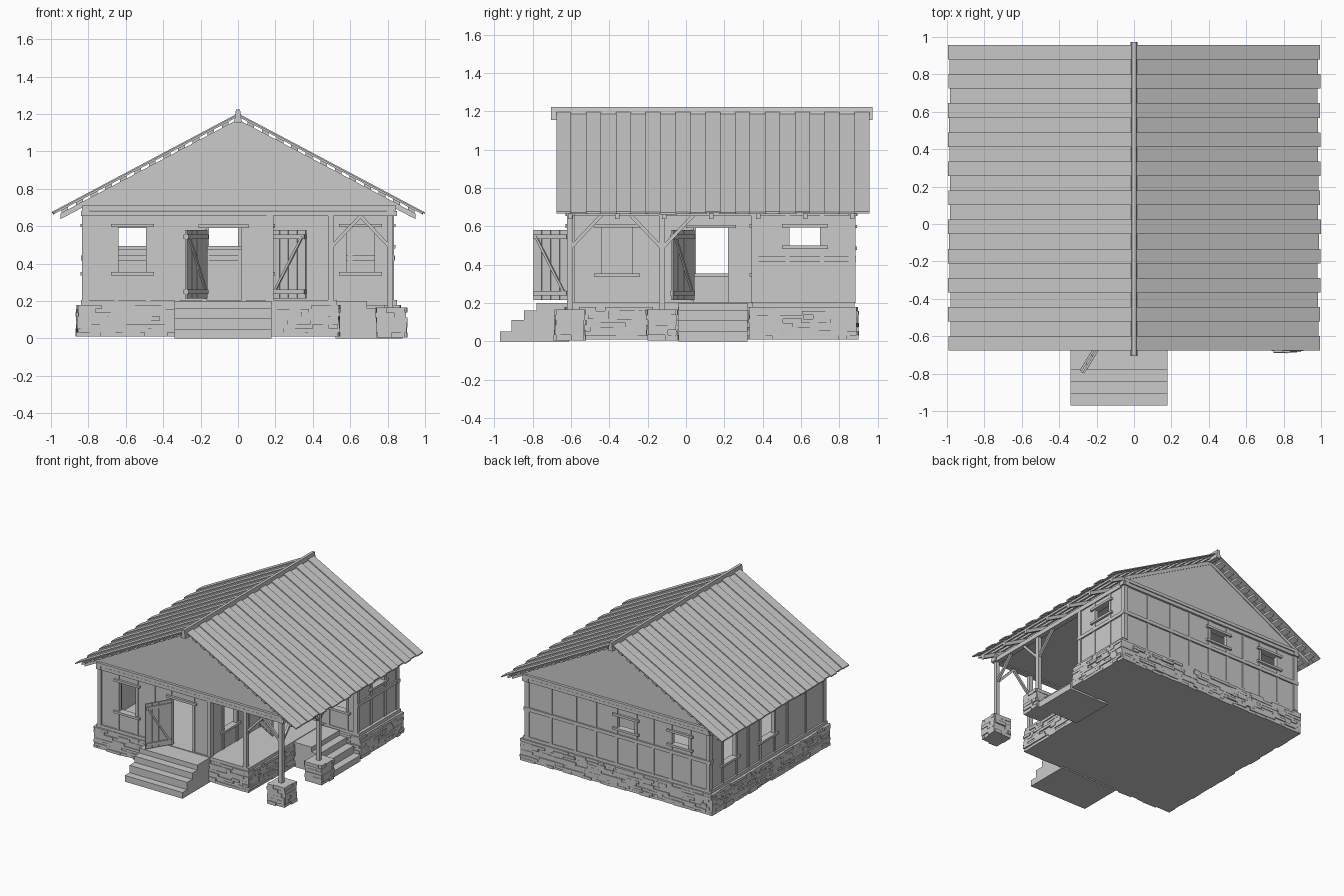
import bpy, bmesh, random
from math import atan2
from mathutils import Vector, Matrix

if "Cube" in bpy.data.objects:
    bpy.data.objects.remove(bpy.data.objects["Cube"])

random.seed(4)


def finish(name, bm):
    bmesh.ops.recalc_face_normals(bm, faces=bm.faces)
    me = bpy.data.meshes.new(name)
    bm.to_mesh(me)
    bm.free()
    ob = bpy.data.objects.new(name, me)
    bpy.context.collection.objects.link(ob)
    return ob


def prism(bm, pts, axis, a, b):
    """Extrude a 2D outline along an axis from a to b."""
    place = {'x': lambda p, h: (h, p[0], p[1]),
             'y': lambda p, h: (p[0], h, p[1]),
             'z': lambda p, h: (p[0], p[1], h)}[axis]
    lo = [bm.verts.new(place(p, a)) for p in pts]
    hi = [bm.verts.new(place(p, b)) for p in pts]
    bm.faces.new(lo)
    bm.faces.new(hi)
    n = len(pts)
    for i in range(n):
        j = (i + 1) % n
        bm.faces.new((lo[i], lo[j], hi[j], hi[i]))


def box(bm, x0, x1, y0, y1, z0, z1):
    prism(bm, [(x0, y0), (x1, y0), (x1, y1), (x0, y1)], 'z', z0, z1)


def bar(bm, p, q, w):
    """Square timber between two points."""
    p, q = Vector(p), Vector(q)
    d = q - p
    m = (Matrix.Translation((p + q) / 2) @ d.to_track_quat('Z', 'Y').to_matrix().to_4x4()
         @ Matrix.Diagonal((w, w, d.length, 1)))
    bmesh.ops.create_cube(bm, size=1, matrix=m)


def stonework(name, poly, z0, z1, courses):
    """Solid core faced with rough courses of uneven stones (outline runs anticlockwise)."""
    bm = bmesh.new()
    prism(bm, poly, 'z', z0, z1)
    h = (z1 - z0) / courses
    for i, a in enumerate(poly):
        a, b = Vector(a), Vector(poly[(i + 1) % len(poly)])
        d = (b - a).normalized()
        n = Vector((d.y, -d.x))
        for c in range(courses):
            t, end = -0.004, (b - a).length + 0.004
            while t < end:
                t2 = min(t + random.uniform(0.04, 0.13), end)
                out = random.uniform(0.002, 0.016)
                corners = [a + d * t - n * .02, a + d * t + n * out,
                           a + d * t2 + n * (out + random.uniform(-.003, .003)), a + d * t2 - n * .02]
                prism(bm, corners, 'z', z0 + c * h, z0 + (c + 1) * h)
                t = t2
    return finish(name, bm)


# Stone base, post footings and floor
stonework("stone_foundation", [(-.85, -.62), (.53, -.62), (.53, .335), (.86, .335), (.86, .885), (-.85, .885)], .01, .18, 8)
for nm, y in (("front", -.605), ("rear", -.125)):
    stonework(nm + "_post_footing", [(.75, y - .07), (.89, y - .07), (.89, y + .07), (.75, y + .07)], .005, .165, 6)
bm = bmesh.new()
prism(bm, [(-.84, -.62), (.53, -.62), (.53, .345), (.85, .345), (.85, .88), (-.84, .88)], 'z', .175, .205)
finish("floor", bm)

# Steps
prof = [(0, 0), (.36, 0), (.36, .05), (.30, .05), (.30, .11), (.235, .11), (.235, .16), (.17, .16), (.17, .2), (0, .2)]
bm = bmesh.new()
prism(bm, [(-.61 - d, z) for d, z in prof], 'x', -.34, .18)
finish("front_steps", bm)
bm = bmesh.new()
prism(bm, [(.52 + d, z) for d, z in prof], 'y', -.04, .32)
finish("side_steps", bm)

Z0, Z1 = .2, .66


def wall(name, along, c, a0, a1, openings, studs, rails=()):
    """Thin wall with openings (a, b, bottom, top), timber studs and rails (a, b, z)."""
    def piece(bm, p, q, z0, z1, half):
        if along == 'x':
            box(bm, p, q, c - half, c + half, z0, z1)
        else:
            box(bm, c - half, c + half, p, q, z0, z1)
    bm = bmesh.new()
    t = a0
    for p, q, zb, zt in sorted(openings):
        piece(bm, t, p, Z0, Z1, .01)
        if zb > Z0:
            piece(bm, p, q, Z0, zb, .01)
        piece(bm, p, q, zt, Z1, .01)
        t = q
    piece(bm, t, a1, Z0, Z1, .01)
    finish(name, bm)
    bm = bmesh.new()
    for s in studs:
        piece(bm, s - .011, s + .011, Z0, Z1, .016)
    for p, q, z in rails:
        piece(bm, p, q, z - .014, z + .014, .022)
    for p, q, zb, zt in openings:
        piece(bm, p - .04, q + .04, zt, zt + .018, .028)
        if zb > Z0:
            piece(bm, p - .04, q + .04, zb - .018, zb, .028)
    for e in (a0, a1):
        piece(bm, e - .017, e + .017, Z0, Z1, .019)
    finish(name + "_timbers", bm)


# Walls
wall("front_wall", 'x', -.6, -.815, .17, [(-.64, -.49, .355, .595), (-.17, .02, .2, .59)],
     [-.65, -.48, -.325, -.18, .031])
wall("porch_side_wall", 'y', .17, -.6, .36, [(-.44, -.28, .355, .595), (.04, .22, .2, .59)],
     [-.45, -.27, -.12, .03, .231])
wall("porch_rear_wall", 'x', .36, .17, .815, [(.58, .73, .355, .595)], [.345, .57, .74])
wall("right_wall", 'y', .815, .36, .865, [(.54, .7, .5, .595)], [.53, .71], [(.345, .885, .43)])
wall("back_wall", 'x', .865, -.815, .815, [(-.64, -.49, .495, .59), (-.155, 0, .495, .59)],
     [-.65, -.48, -.32, -.165, .01, .2, .38, .6], [(-.84, .84, .43)])
wall("left_wall", 'y', -.815, -.6, .865, [(.05, .22, .355, .595), (.54, .7, .355, .595)],
     [-.36, -.12, .04, .23, .38, .53, .71])

# Ceiling and top plates
bm = bmesh.new()
box(bm, -.81, .82, -.6, .865, .664, .676)
finish("ceiling", bm)
bm = bmesh.new()
for y in (-.605, .87):
    box(bm, -.84, .85, y - .022, y + .022, .655, .682)
    box(bm, -.835, .845, y - .026, y + .026, .685, .71)
for x in (-.815, .815):
    box(bm, x - .02, x + .02, -.63, .895, .655, .69)
finish("top_plates", bm)

# Porch posts with knee braces
bm = bmesh.new()
for x, y, z in ((.815, -.605, .16), (.815, -.125, .16), (.495, -.605, .2)):
    box(bm, x - .015, x + .015, y - .015, y + .015, z, .665)
finish("porch_posts", bm)
bm = bmesh.new()
for x, y, dx, dy in ((.815, -.605, -1, 0), (.495, -.605, 1, 0), (.815, -.605, 0, 1),
                     (.815, -.125, 0, -1), (.815, -.125, 0, 1)):
    bar(bm, (x, y, .485), (x + dx * .17, y + dy * .17, .665), .018)
finish("knee_braces", bm)

# Doors standing open
def door(name, hinge, d):
    bm = bmesh.new()
    for i in range(4):
        box(bm, i * .054, i * .054 + .051, -.006, .006, .215, .58)
    for s in (-1, 1):
        y = s * .009
        for z in (.25, .545):
            box(bm, .005, .21, y - .006, y + .006, z - .012, z + .012)
        bar(bm, (.02, y, .25), (.195, y, .545), .013)
    ob = finish(name, bm)
    ob.location = (*hinge, 0)
    ob.rotation_euler.z = atan2(d[1], d[0])


door("front_door", (-.168, -.612), (-.11, -.18))
door("side_door", (.182, .038), (.18, -.11))

# Gables
SL = .53
bm = bmesh.new()
for y in (-.6, .865):
    prism(bm, [(-.82, .70), (.82, .70), (.82, 1.155 - SL * .82), (0, 1.155), (-.82, 1.155 - SL * .82)], 'y', y - .01, y + .01)
finish("gable_walls", bm)


def slope_strip(bm, s, x0, x1, top, thick, y0, y1):
    """Strip lying on one roof slope between two horizontal distances from the ridge."""
    pts = [(s * x0, top - SL * x0), (s * x1, top - SL * x1),
           (s * x1, top - thick - SL * x1), (s * x0, top - thick - SL * x0)]
    prism(bm, pts, 'y', y0, y1)


# Roof boards (alternating upper and lower), battens and rafters
boards, battens, rafters = bmesh.new(), bmesh.new(), bmesh.new()
N = 21
pitch = (.957 + .677) / N
for s in (-1, 1):
    for i in range(N):
        y = -.677 + i * pitch
        up = i % 2 == 0
        grow = 0 if up else .008
        slope_strip(boards, s, 0, (.995 if up else .985) + random.uniform(-.004, .004),
                    1.204 if up else 1.195, .009, max(y - grow, -.677), min(y + pitch + grow, .957))
    for i in range(12):
        x = .05 + i * .078
        slope_strip(battens, s, x, x + .036, 1.187, .017, -.665, .945)
    for i in range(7):
        y = -.605 + i * .2455
        slope_strip(rafters, s, 0, .95, 1.171, .03, y - .012, y + .012)
finish("roof_boards", boards)
finish("roof_battens", battens)
finish("rafters", rafters)

# Ridge cap
bm = bmesh.new()
prism(bm, [(-.02, 1.155), (.02, 1.155), (.011, 1.223), (-.011, 1.223)], 'y', -.705, .972)
finish("ridge_cap", bm)
